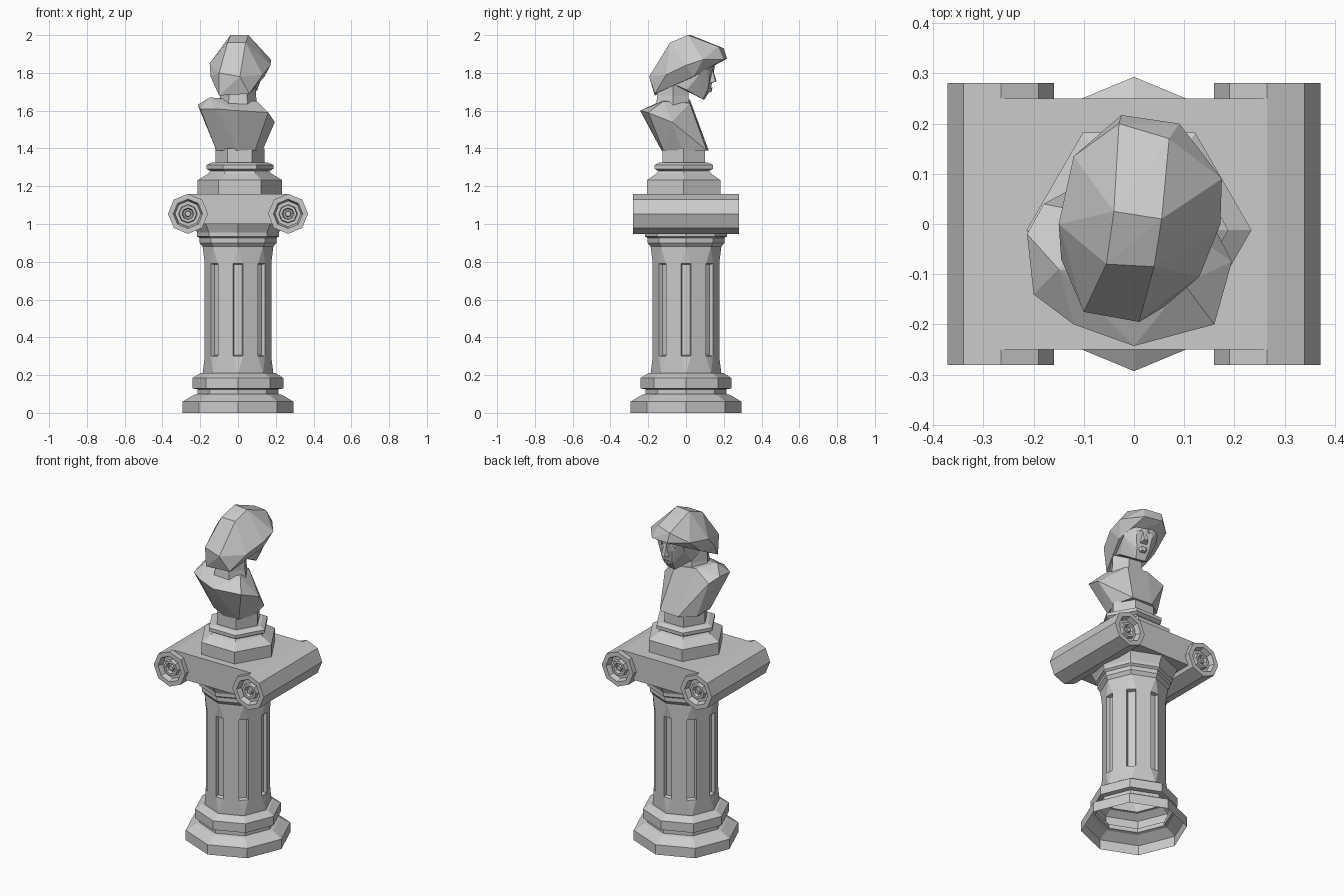
import bpy, bmesh
from math import pi, cos, sin
from mathutils import Matrix, Vector

cube = bpy.data.objects.get("Cube")
if cube:
    bpy.data.objects.remove(cube, do_unlink=True)

stone = bpy.data.materials.new("grey_stone")
stone.use_nodes = True
stone.diffuse_color = (0.6, 0.6, 0.6, 1)
stone.node_tree.nodes["Principled BSDF"].inputs["Base Color"].default_value = (0.6, 0.6, 0.6, 1)


def finish(name, bm, matrix=None):
    """Turn a bmesh into a flat-shaded stone object."""
    bmesh.ops.recalc_face_normals(bm, faces=bm.faces)
    if matrix:
        bm.transform(matrix)
    mesh = bpy.data.meshes.new(name)
    bm.to_mesh(mesh)
    bm.free()
    mesh.materials.append(stone)
    obj = bpy.data.objects.new(name, mesh)
    bpy.context.collection.objects.link(obj)
    return obj


def polar(r, angle, z):
    return Vector((r * cos(angle), r * sin(angle), z))


def lathe(name, profile, sides, matrix=None, cap=True):
    """Sweep (radius, height) pairs around z; cap closes the last ring."""
    bm = bmesh.new()
    rings = [[bm.verts.new(polar(r, 2 * pi * k / sides, z)) for k in range(sides)]
             for r, z in profile]
    for low, high in zip(rings, rings[1:]):
        for k in range(sides):
            n = (k + 1) % sides
            bm.faces.new((low[k], low[n], high[n], high[k]))
    if cap:
        bm.faces.new(rings[-1])
    return finish(name, bm, matrix)


def hull(name, points, matrix=None):
    """Faceted carved block spanned by a few points."""
    bm = bmesh.new()
    for p in points:
        bm.verts.new(p)
    res = bmesh.ops.convex_hull(bm, input=bm.verts[:])
    bmesh.ops.delete(bm, geom=[v for v in bm.verts if not v.link_faces], context='VERTS')
    bmesh.ops.dissolve_limit(bm, angle_limit=0.03, verts=bm.verts[:], edges=bm.edges[:])
    return finish(name, bm, matrix)


def pairs(points):
    return [(s * x, y, z) for x, y, z in points for s in (1, -1)]


# Octagonal stepped base
lathe("column_base", [(.293, 0), (.293, .06), (.235, .095), (.215, .1), (.215, .125),
                      (.24, .13), (.24, .185), (.2, .21), (.18, .21)], 8, cap=False)

# Shaft: octagon with its corners cut into recessed flutes
bm = bmesh.new()
R, t = .187, .2
corner = [polar(R, k * pi / 4, 0) for k in range(8)]


def ring(points, z):
    return [bm.verts.new((p.x, p.y, z)) for p in points]


before = [c.lerp(corner[k - 1], t) for k, c in enumerate(corner)]
after = [c.lerp(corner[(k + 1) % 8], t) for k, c in enumerate(corner)]
foot, head = ring(corner, .21), ring(corner, .88)
a0, b0, a1, b1 = ring(before, .3), ring(after, .3), ring(before, .79), ring(after, .79)
flutes = []
for k in range(8):
    n = (k + 1) % 8
    flutes.append(bm.faces.new((a0[k], b0[k], b1[k], a1[k])))
    bm.faces.new((foot[k], b0[k], a0[k]))
    bm.faces.new((head[k], a1[k], b1[k]))
    bm.faces.new((foot[k], foot[n], a0[n], b0[k]))
    bm.faces.new((b0[k], a0[n], a1[n], b1[k]))
    bm.faces.new((b1[k], a1[n], head[n], head[k]))
bmesh.ops.recalc_face_normals(bm, faces=bm.faces)
bmesh.ops.inset_individual(bm, faces=flutes, thickness=.008, depth=-.02)
finish("fluted_shaft", bm)

# Capital: flared neck, slab and two scroll rolls
lathe("capital_neck", [(.187, .88), (.203, .9), (.203, .925), (.217, .935),
                       (.217, .955), (.24, 1.0)], 8)
hull("capital_slab", [(x, y, z) for x in (-.265, .265) for y in (-.25, .25) for z in (1.0, 1.16)])
end = [(.106, .281), (.078, .281), (.068, .25), (.05, .25), (.046, .272),
       (.032, .272), (.026, .255), (.018, .255), (.014, .27), (.001, .27)]
roll = [(r, -y) for r, y in reversed(end)] + end
for side, x in (("left", .265), ("right", -.265)):
    lathe(side + "_scroll", roll, 8,
          Matrix.Translation((x, 0, 1.054)) @ Matrix.Rotation(pi / 2, 4, 'X'))

# Hexagonal pedestal under the bust
lathe("bust_pedestal", [(.224, 1.16), (.224, 1.232), (.165, 1.268), (.155, 1.28), (.178, 1.292),
                        (.178, 1.312), (.15, 1.325), (.13, 1.325), (.13, 1.4)], 6,
      Matrix.Translation((.01, -.012, 0)))

# Shoulders and chest, with the sculpture facing +y
hull("bust_shoulders", [
    (-.115, -.07, 1.39), (0, -.13, 1.39), (.09, -.12, 1.39), (.13, -.02, 1.39),
    (.1, .11, 1.39), (-.03, .12, 1.39), (-.115, .06, 1.39),
    (-.2, -.14, 1.61), (-.12, -.2, 1.61), (0, -.243, 1.6), (.16, -.2, 1.59),
    (.195, -.075, 1.54), (-.18, .04, 1.6), (-.213, -.02, 1.63),
    (-.15, -.09, 1.67), (.1, -.12, 1.65), (.06, .02, 1.64), (-.08, .02, 1.66)])
lathe("neck", [(.11, 1.58), (.095, 1.68), (.095, 1.8)], 6, Matrix.Translation((0, -.07, 0)))

# Hair cap: crown, fringe and nape
hull("hair", [
    (-.04, .025, 2.0), (.055, .01, 2.0), (-.03, .2, 1.93), (.07, .17, 1.94),
    (-.055, -.08, 1.96), (.04, -.085, 1.96), (-.025, .217, 1.875), (.09, .2, 1.87),
    (-.12, .135, 1.87), (.175, .09, 1.87), (.172, 0, 1.84), (-.15, 0, 1.85),
    (-.145, -.07, 1.78), (.13, -.105, 1.79), (-.1, -.175, 1.8), (.01, -.195, 1.78),
    (-.1, -.165, 1.68), (.06, -.165, 1.69), (-.12, .03, 1.78), (.14, .04, 1.78)])

# Face, turned a little to its side
turn = Matrix.Translation((.015, 0, 0)) @ Matrix.Rotation(-.19, 4, 'Z')
hull("face", pairs([
    (.028, .095, 1.66), (.085, .02, 1.71), (.1, .09, 1.79), (.05, .14, 1.79),
    (.038, .125, 1.71), (.1, .13, 1.88), (.08, -.05, 1.74), (.05, .15, 1.88)]), turn)
hull("nose", pairs([(.01, .14, 1.83), (.012, .162, 1.755), (.022, .13, 1.745),
                    (.014, .12, 1.83)]), turn)
hull("mouth", pairs([(.03, .12, 1.715), (.012, .14, 1.722), (.012, .135, 1.7),
                     (.02, .11, 1.695)]), turn)
for s, side in ((-1, "left"), (1, "right")):
    hull(side + "_brow", [(s * x, y, z) for x, y, z in (
        (.02, .152, 1.835), (.07, .138, 1.825), (.02, .15, 1.815), (.07, .13, 1.81),
        (.02, .12, 1.82), (.07, .1, 1.82))], turn)
